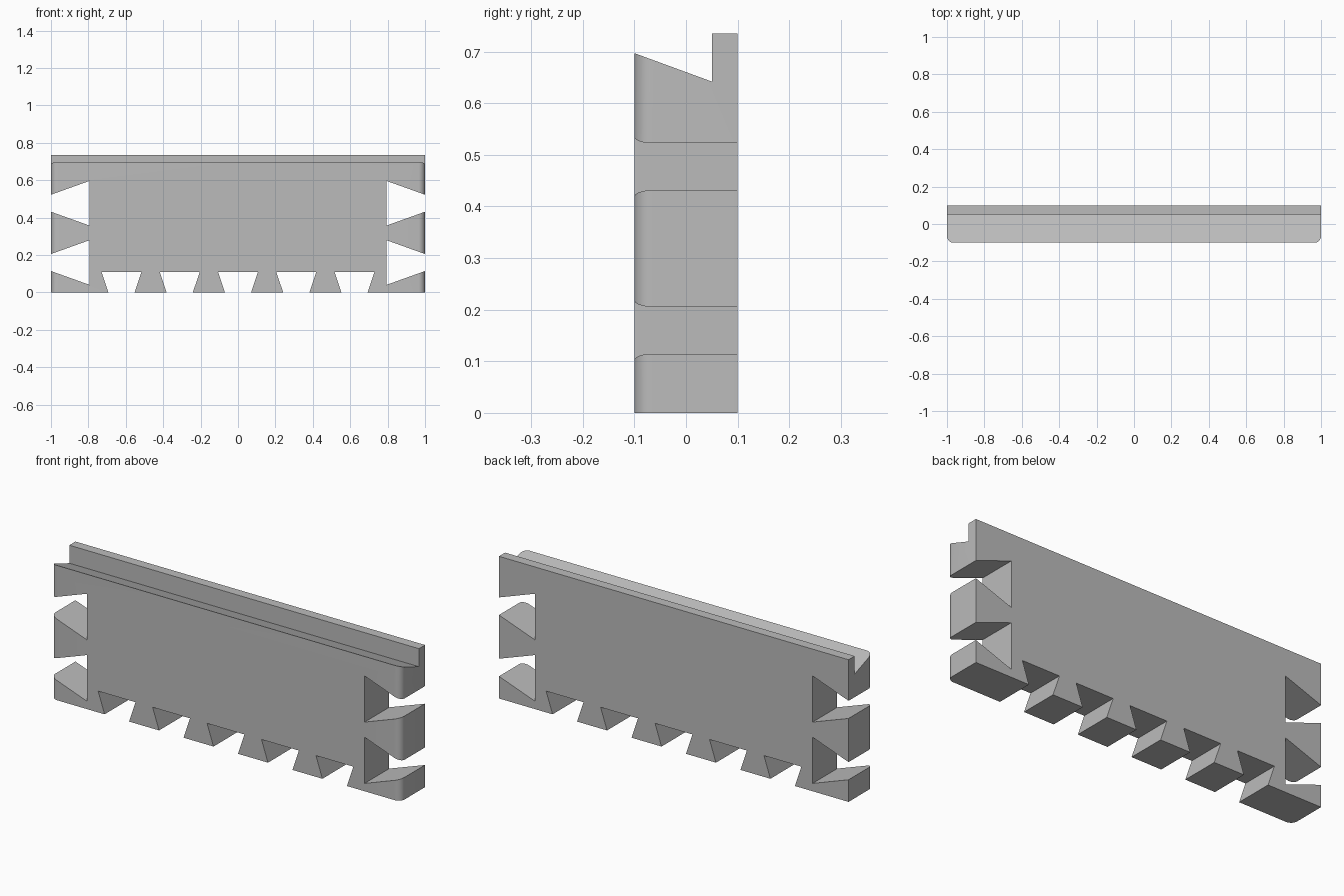
import bpy
import bmesh
from mathutils import Vector

cube = bpy.data.objects.get("Cube")
if cube:
    bpy.data.objects.remove(cube, do_unlink=True)

HALF_LENGTH = 1.0
BACK, FRONT = 0.1, -0.1
CORNER_RADIUS = 0.035

grey = bpy.data.materials.new("plain grey")
grey.use_nodes = True
grey.diffuse_color = (0.5, 0.5, 0.5, 1)
grey.node_tree.nodes["Principled BSDF"].inputs["Base Color"].default_value = (0.5, 0.5, 0.5, 1)


def add_prism(bm, points, direction):
    """Extrude a closed polygon along a direction."""
    base = bm.faces.new([bm.verts.new(p) for p in points])
    out = bmesh.ops.extrude_face_region(bm, geom=[base])
    moved = [g for g in out["geom"] if isinstance(g, bmesh.types.BMVert)]
    bmesh.ops.translate(bm, verts=moved, vec=Vector(direction))


def make_object(name, bm):
    bmesh.ops.recalc_face_normals(bm, faces=bm.faces[:])
    mesh = bpy.data.meshes.new(name)
    bm.to_mesh(mesh)
    bm.free()
    mesh.materials.append(grey)
    obj = bpy.data.objects.new(name, mesh)
    bpy.context.collection.objects.link(obj)
    return obj


# Panel: side profile with sloped top and raised back lip
profile = [(FRONT, 0), (BACK, 0), (BACK, 0.735), (0.05, 0.735), (0.05, 0.642), (FRONT, 0.697)]
bm = bmesh.new()
add_prism(bm, [(-HALF_LENGTH, y, z) for y, z in profile], (2 * HALF_LENGTH, 0, 0))

# Rounded upright corners on the front
corners = [e for e in bm.edges
           if all(abs(v.co.y - FRONT) < 1e-4 for v in e.verts)
           and abs(e.verts[0].co.x - e.verts[1].co.x) < 1e-4]
bmesh.ops.bevel(bm, geom=corners, offset=CORNER_RADIUS, segments=8, profile=0.5, affect='EDGES')
panel = make_object("dovetail_panel", bm)


# Dovetail slots, wider inside than at the mouth
def add_slot(bm, centre, outward, along, depth, mouth_half, inner_half):
    centre, outward, along = Vector(centre), Vector(outward), Vector(along)
    over = 0.05
    flare = mouth_half - (inner_half - mouth_half) * over / depth
    points = [centre + outward * over - along * flare,
              centre + outward * over + along * flare,
              centre - outward * depth + along * inner_half,
              centre - outward * depth - along * inner_half]
    add_prism(bm, points, (0, 0.4, 0))


bm = bmesh.new()
for i in range(-2, 3):
    add_slot(bm, (i * 0.3115, -0.2, 0), (0, 0, -1), (1, 0, 0), 0.11, 0.07, 0.107)
for side in (-1, 1):
    for height in (0.16, 0.477):
        add_slot(bm, (side * HALF_LENGTH, -0.2, height), (side, 0, 0), (0, 0, 1),
                 0.205, 0.0455, 0.119)
cutter = make_object("slot_cutter", bm)
cutter.hide_render = True

# Cut the slots and clear away the cutter
cut = panel.modifiers.new("slots", 'BOOLEAN')
cut.operation = 'DIFFERENCE'
cut.solver = 'EXACT'
cut.object = cutter
bpy.ops.object.select_all(action='DESELECT')
bpy.context.view_layer.objects.active = panel
panel.select_set(True)
bpy.ops.object.modifier_apply(modifier=cut.name)
bpy.data.objects.remove(cutter, do_unlink=True)
bpy.ops.object.shade_smooth_by_angle(angle=0.5)
